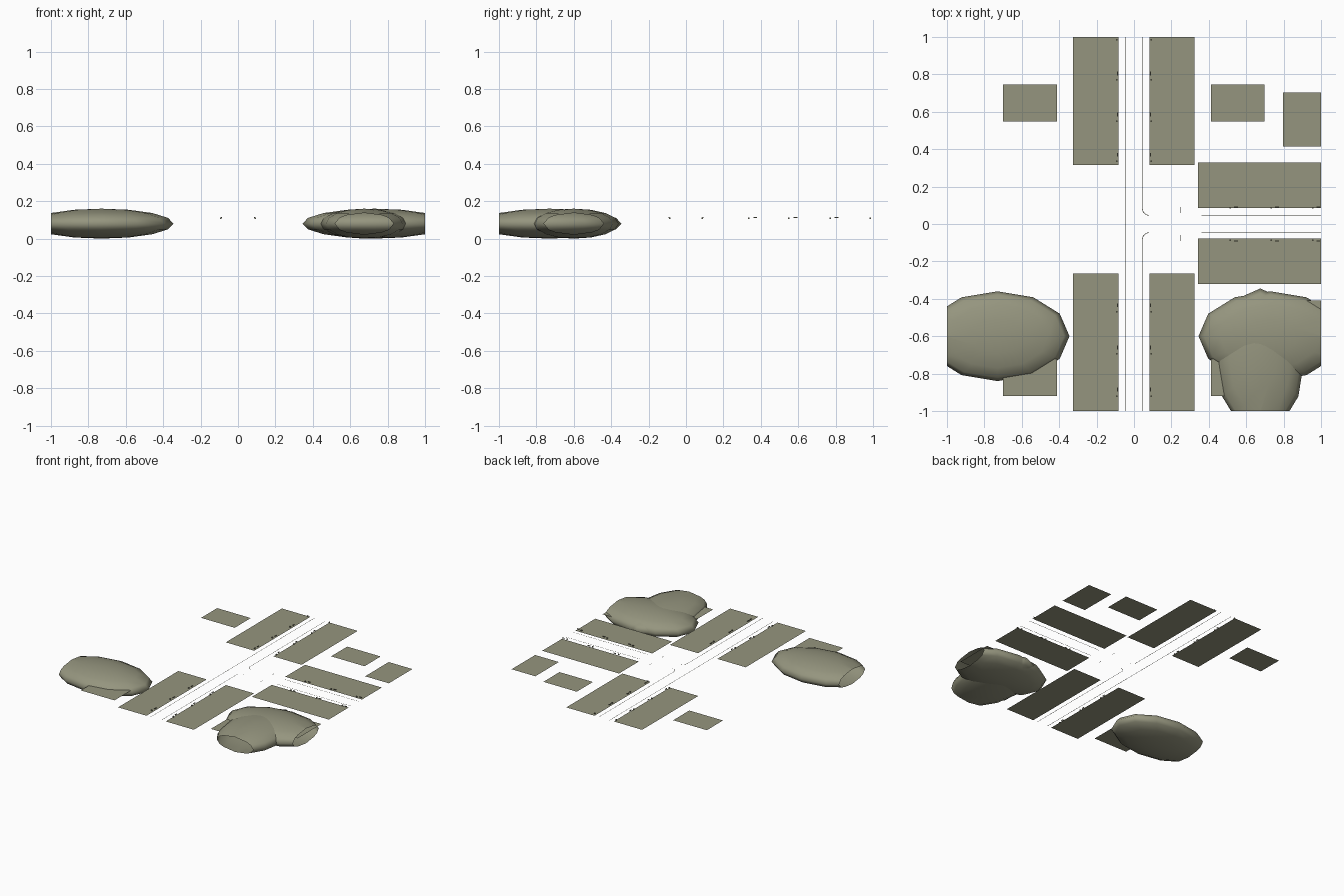
import bpy, bmesh, math
from mathutils import Vector

if "Cube" in bpy.data.objects:
    bpy.data.objects.remove(bpy.data.objects["Cube"])

Z = 0.10          # ground level of lots and road markings

olive = bpy.data.materials.new("olive")
olive.diffuse_color = (0.30, 0.30, 0.21, 1)
olive.use_nodes = True
olive.node_tree.nodes["Principled BSDF"].inputs["Base Color"].default_value = olive.diffuse_color


def finish(bm, name):
    me = bpy.data.meshes.new(name)
    bm.to_mesh(me)
    bm.free()
    ob = bpy.data.objects.new(name, me)
    bpy.context.collection.objects.link(ob)
    me.materials.append(olive)
    return ob


def rect(bm, x0, x1, y0, y1, z=Z):
    bm.faces.new([bm.verts.new((x, y, z)) for x, y in
                  ((x0, y0), (x1, y0), (x1, y1), (x0, y1))])


def box(bm, x, y, z, sx, sy, sz):
    vs = bmesh.ops.create_cube(bm, size=1)["verts"]
    for v in vs:
        v.co = Vector((x + v.co.x * sx, y + v.co.y * sy, z + v.co.z * sz))


# Flat lots: long pavements beside the streets, small yards behind them
lots = {
    "pavement": [(-0.325, -0.082, 0.315, 1), (0.082, 0.323, 0.315, 1),
                 (-0.325, -0.082, -1, -0.265), (0.082, 0.323, -1, -0.265),
                 (0.343, 1, 0.086, 0.328), (0.343, 1, -0.32, -0.078)],
    "yard": [(-0.70, -0.412, 0.548, 0.745), (0.412, 0.698, 0.548, 0.745),
             (0.797, 1, 0.414, 0.702), (-0.70, -0.412, -0.92, -0.723),
             (0.412, 0.698, -0.92, -0.723), (0.797, 1, -0.70, -0.41)],
}
for name, rects in lots.items():
    for r in rects:
        bm = bmesh.new()
        rect(bm, *r)
        finish(bm, name)

# Thin kerb lines and stop lines along the roads
W = 0.0015
bm = bmesh.new()
rect(bm, -0.047 - W, -0.047 + W, -1, 1)
for s in (-1, 1):
    y = s * 0.047
    rect(bm, 0.045 - W, 0.045 + W, min(s, s * 0.08), max(s, s * 0.08))
    rect(bm, 0.36, 1, y - W, y + W)
    rect(bm, 0.25 - W, 0.25 + W, s * 0.075 - 0.015, s * 0.075 + 0.015)
    # rounded corner
    pts = []
    for i in range(7):
        a = math.pi + i * math.pi / 12
        d = Vector((math.cos(a), s * math.sin(a), 0))
        c = Vector((0.08, s * 0.082, Z))
        pts.append((bm.verts.new(c + d * (0.035 - W)), bm.verts.new(c + d * (0.035 + W))))
    for (a, b), (c, d) in zip(pts, pts[1:]):
        bm.faces.new((a, b, d, c))
bmesh.ops.recalc_face_normals(bm, faces=bm.faces)
for f in bm.faces:
    if f.normal.z < 0:
        f.normal_flip()
finish(bm, "kerb_lines")

# Street furniture: a small post and a bench at every stop
bm = bmesh.new()
for s in (-1, 1):
    for y in (0.335, 0.55, 0.77, 0.985, -0.47, -0.695, -0.92):
        box(bm, s * 0.092, y, Z + 0.01, 0.008, 0.008, 0.008)
        if y < 0.98:
            box(bm, s * 0.088, y + 0.035, Z + 0.012, 0.005, 0.02, 0.005)
    for x in (0.515, 0.735, 0.955):
        box(bm, x, s * 0.088, Z + 0.01, 0.008, 0.008, 0.008)
        box(bm, x + 0.03, s * 0.092, Z + 0.012, 0.02, 0.005, 0.005)
finish(bm, "street_furniture")

# Flattened mounds, cut open at the edge of the tile
for name, cx, cy, rx, ry in (("mound_left", -0.73, -0.6, 0.385, 0.24),
                             ("mound_right", 0.73, -0.6, 0.385, 0.24),
                             ("mound_front", 0.675, -0.73, 0.235, 0.385)):
    bm = bmesh.new()
    bmesh.ops.create_uvsphere(bm, u_segments=12, v_segments=8, radius=1)
    for v in bm.verts:
        v.co = Vector((cx + rx * v.co.x, cy + ry * v.co.y, 0.08 + 0.08 * v.co.z))
    for n in ((1, 0, 0), (-1, 0, 0), (0, -1, 0)):
        bmesh.ops.bisect_plane(bm, geom=bm.verts[:] + bm.edges[:] + bm.faces[:],
                               plane_co=n, plane_no=n, clear_outer=True)
    for f in bm.faces:
        f.smooth = True
    finish(bm, name)
